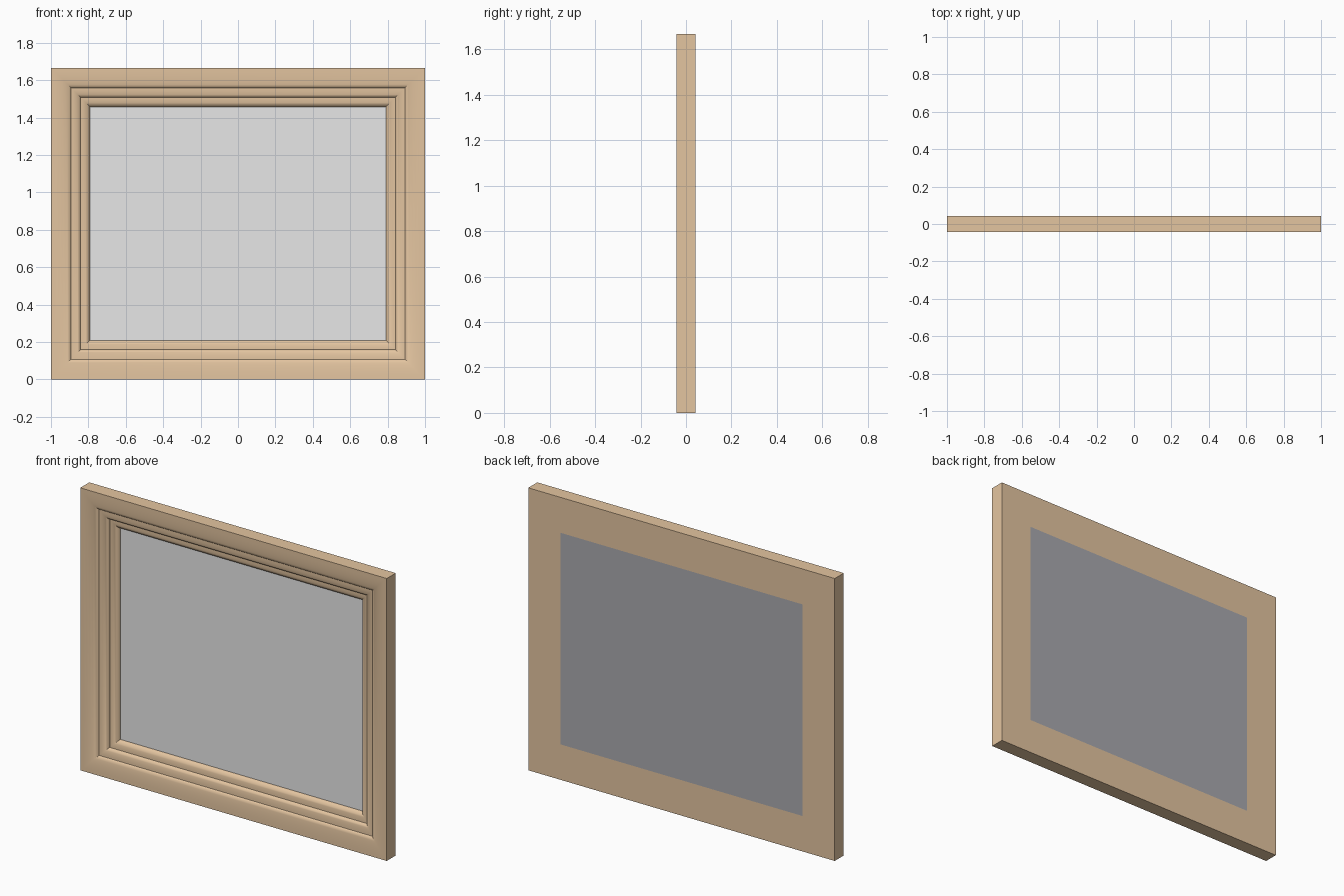
import bpy, bmesh, math

if "Cube" in bpy.data.objects:
    bpy.data.objects.remove(bpy.data.objects["Cube"])

W, H, D = 1.0, 1.666, 0.042   # half width, height, half depth


def material(name, rgb):
    m = bpy.data.materials.new(name)
    m.diffuse_color = (*rgb, 1)
    m.use_nodes = True
    m.node_tree.nodes["Principled BSDF"].inputs["Base Color"].default_value = m.diffuse_color
    return m


wood = material("light_wood", (0.775, 0.558, 0.352))
light_grey = material("light_grey", (0.8, 0.8, 0.8))
back_grey = material("back_grey", (0.40, 0.40, 0.43))


def make_object(name, bm, mat):
    bmesh.ops.recalc_face_normals(bm, faces=bm.faces[:])
    me = bpy.data.meshes.new(name)
    bm.to_mesh(me)
    bm.free()
    me.materials.append(mat)
    ob = bpy.data.objects.new(name, me)
    bpy.context.collection.objects.link(ob)
    return ob


def arc(d0, y0, d1, y1, n=8):
    """Convex quarter-ellipse moulding from (inset, depth) to (inset, depth)."""
    pts = []
    for i in range(1, n + 1):
        a = math.pi / 2 * i / n
        pts.append((d0 + (d1 - d0) * math.sin(a), y0 + (y1 - y0) * (1 - math.cos(a))))
    return pts


# Moulding profile: three stepped rounded bands, then the flat back
steps = [(0.0, -D), (0.107, -0.018), (0.159, 0.006), (0.209, 0.035)]
profile = [(0.0, D), (0.0, -D)]
for (d0, y0), (d1, y1) in zip(steps, steps[1:]):
    profile += arc(d0, y0, d1, y1)
profile.append((steps[-1][0], D))

# Mitred frame: each profile point becomes a rectangular ring
bm = bmesh.new()
rings = []
for d, y in profile:
    corners = [(-W + d, d), (W - d, d), (W - d, H - d), (-W + d, H - d)]
    rings.append([bm.verts.new((x, y, z)) for x, z in corners])
for a, b in zip(rings, rings[1:] + rings[:1]):
    for i in range(4):
        j = (i + 1) % 4
        bm.faces.new((a[i], a[j], b[j], b[i]))
frame = make_object("frame", bm, wood)
bpy.context.view_layer.objects.active = frame
frame.select_set(True)
bpy.ops.object.shade_smooth_by_angle(angle=math.radians(30))


# Panel plates filling the opening
def plate(name, y0, y1, mat):
    bm = bmesh.new()
    bmesh.ops.create_cube(bm, size=1)
    inset = steps[-1][0]
    for v in bm.verts:
        v.co = (v.co.x * 2 * (W - inset), y0 + (v.co.y + 0.5) * (y1 - y0),
                H / 2 + v.co.z * (H - 2 * inset))
    return make_object(name, bm, mat)


plate("picture_panel", 0.034, 0.038, light_grey)
plate("backing_board", 0.038, D, back_grey)
